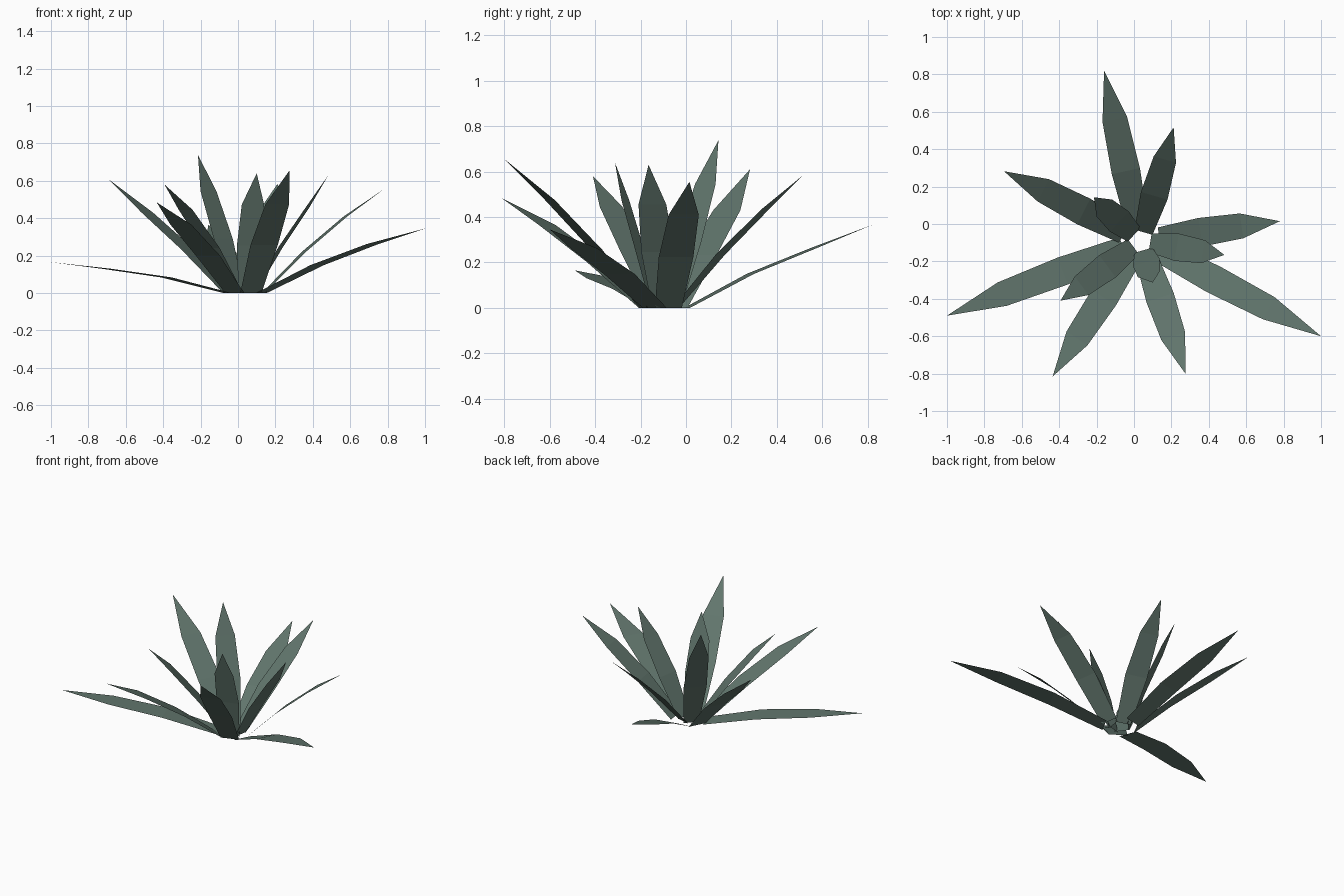
import bpy
from mathutils import Vector

cube = bpy.data.objects.get("Cube")
if cube:
    bpy.data.objects.remove(cube, do_unlink=True)

# Single grey-green leaf colour
green = bpy.data.materials.new("grey_green_leaf")
green.use_nodes = True
colour = (0.12, 0.18, 0.152, 1)
green.diffuse_color = colour
green.node_tree.nodes["Principled BSDF"].inputs["Base Color"].default_value = colour

CENTRE = Vector((0.037, -0.092, 0))
UP = Vector((0, 0, 1))


def leaf(name, shoulder, tip, root_radius, half_widths, face_up):
    """Flat strip from root to shoulder, ending in a pointed tip."""
    shoulder, tip = Vector(shoulder), Vector(tip)
    out = tip - CENTRE
    out.z = 0
    out.normalize()
    side = UP.cross(out)
    root = CENTRE + out * root_radius
    middle = (root + shoulder) / 2 + UP * 0.018
    verts = []
    for point, half in zip((root, middle, shoulder), half_widths):
        verts += [point + side * half, point - side * half]
    verts.append(tip)
    faces = [(0, 1, 3, 2), (2, 3, 5, 4), (4, 5, 6)]
    if not face_up:
        faces = [f[::-1] for f in faces]
    mesh = bpy.data.meshes.new(name)
    mesh.from_pydata(verts, [], faces)
    mesh.materials.append(green)
    bpy.context.collection.objects.link(bpy.data.objects.new(name, mesh))


# Outer ring of long, spreading leaves: shoulder centre and tip
outer = [
    ((-0.103, 0.56, 0.262), (-0.16, 0.82, 0.365)),
    ((0.575, -0.01, 0.41), (0.78, 0.015, 0.555)),
    ((0.72, -0.45, 0.262), (1.0, -0.6, 0.345)),
    ((0.21, -0.6, 0.475), (0.275, -0.8, 0.655)),
    ((-0.305, -0.612, 0.365), (-0.435, -0.815, 0.485)),
    ((-0.705, -0.375, 0.13), (-1.0, -0.49, 0.165)),
    ((-0.485, 0.18, 0.43), (-0.695, 0.282, 0.61)),
]
for i, (shoulder, tip) in enumerate(outer):
    leaf(f"outer_leaf_{i + 1}", shoulder, tip, 0.1, (0.06, 0.077, 0.067), True)

# Inner ring of steeper leaves
inner = [
    ((0.165, 0.345, 0.43), (0.212, 0.517, 0.585)),
    ((0.37, -0.148, 0.455), (0.483, -0.165, 0.63)),
    ((0.08, -0.267, 0.473), (0.1, -0.313, 0.64)),
    ((-0.28, -0.33, 0.445), (-0.393, -0.41, 0.58)),
    ((-0.158, 0.085, 0.545), (-0.214, 0.143, 0.738)),
]
for i, (shoulder, tip) in enumerate(inner):
    leaf(f"inner_leaf_{i + 1}", shoulder, tip, 0.05, (0.05, 0.074, 0.062), False)
